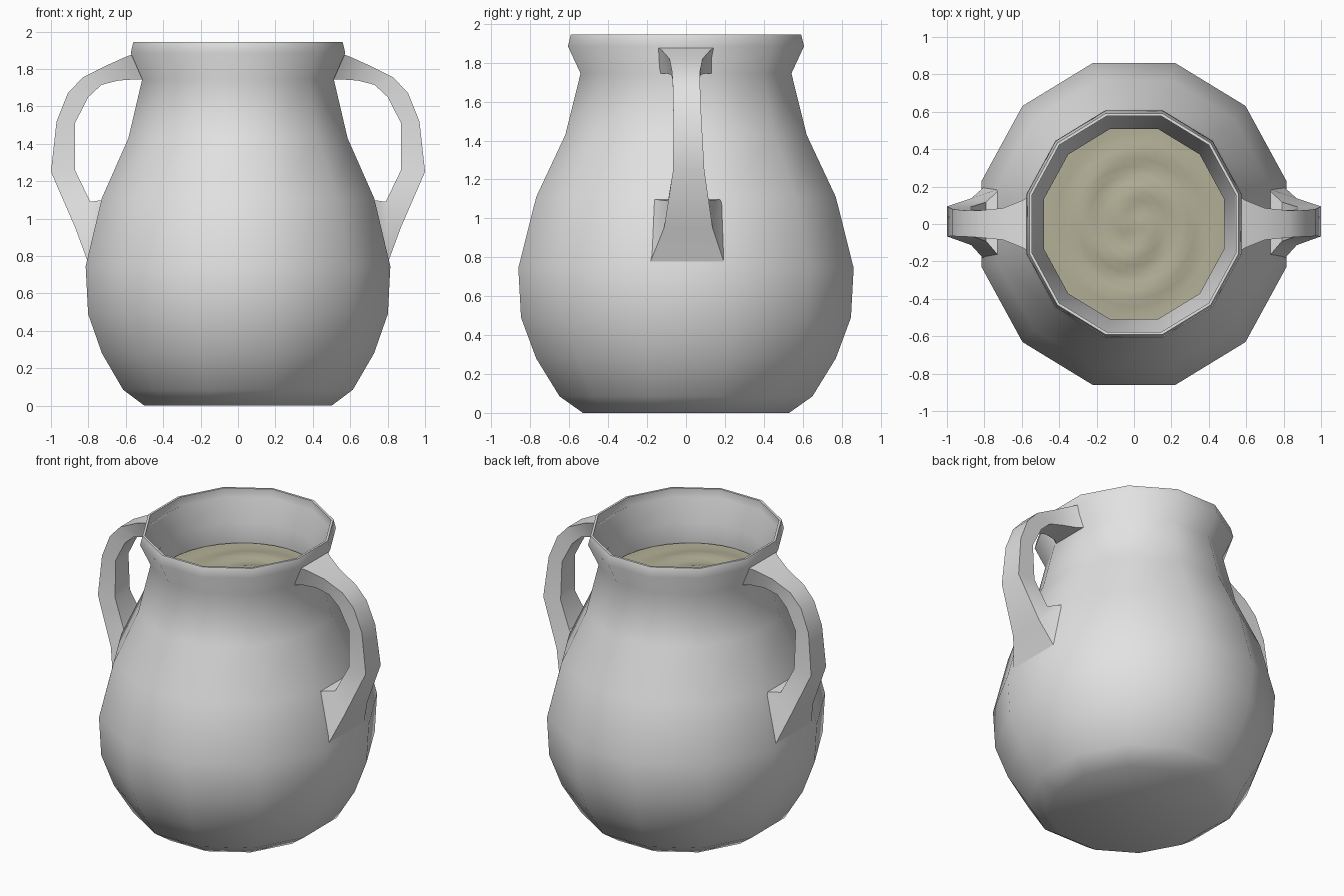
import bpy, bmesh, math

if "Cube" in bpy.data.objects:
    bpy.data.objects.remove(bpy.data.objects["Cube"])

SQUASH = 0.945   # pot is slightly narrower in x
SIDES = 12


def material(name, rgb):
    m = bpy.data.materials.new(name)
    m.diffuse_color = (*rgb, 1)
    m.use_nodes = True
    m.node_tree.nodes["Principled BSDF"].inputs["Base Color"].default_value = m.diffuse_color
    return m


grey = material("pale_grey_clay", (0.76, 0.76, 0.76))
cream = material("dull_cream_liquid", (0.45, 0.43, 0.31))


def finish(name, bm, mat, angle):
    bmesh.ops.recalc_face_normals(bm, faces=bm.faces)
    me = bpy.data.meshes.new(name)
    bm.to_mesh(me)
    bm.free()
    ob = bpy.data.objects.new(name, me)
    bpy.context.collection.objects.link(ob)
    me.materials.append(mat)
    bpy.ops.object.select_all(action='DESELECT')
    ob.select_set(True)
    bpy.context.view_layer.objects.active = ob
    bpy.ops.object.shade_smooth_by_angle(angle=math.radians(angle))
    return ob


def bridge(bm, loops):
    for a, b in zip(loops, loops[1:]):
        n = len(a)
        for i in range(n):
            j = (i + 1) % n
            bm.faces.new((a[i], a[j], b[j], b[i]))


# Pot: lathed profile (half depth in y, height), outside up then down inside
profile = [(0.53, 0), (0.65, 0.085), (0.77, 0.28), (0.848, 0.49), (0.862, 0.745),
           (0.77, 1.11), (0.62, 1.43), (0.542, 1.745), (0.607, 1.885), (0.592, 1.945),
           (0.577, 1.945), (0.578, 1.885), (0.508, 1.745), (0.555, 1.5)]
bm = bmesh.new()
rings = []
for half, z in profile:
    r = half / math.cos(math.radians(15))
    angles = [math.radians(15 + 360 / SIDES * k) for k in range(SIDES)]
    rings.append([bm.verts.new((r * SQUASH * math.cos(a), r * math.sin(a), z)) for a in angles])
bridge(bm, rings)
bm.faces.new(rings[0])
bm.faces.new(rings[-1])
finish("pot_body", bm, grey, 50)

# Handles: (outer x, z, half width), (inner x, z, half width), y centre
sections = [((0.545, 1.885, 0.155), (0.50, 1.745, 0.14), 0.0),
            ((0.60, 1.865, 0.125), (0.55, 1.744, 0.10), 0.0),
            ((0.70, 1.82, 0.085), (0.64, 1.738, 0.075), 0.0),
            ((0.83, 1.755, 0.072), (0.73, 1.715, 0.07), 0.0),
            ((0.91, 1.67, 0.07), (0.80, 1.65, 0.07), 0.003),
            ((0.97, 1.52, 0.072), (0.872, 1.51, 0.07), 0.007),
            ((1.00, 1.25, 0.08), (0.872, 1.26, 0.078), 0.014),
            ((0.87, 0.95, 0.125), (0.79, 1.09, 0.105), 0.012),
            ((0.80, 0.76, 0.195), (0.715, 1.10, 0.185), 0.005)]


def handle(name, side):
    bm = bmesh.new()
    loops = []
    for (ox, oz, ow), (ix, iz, iw), c in sections:
        pts = [(ox, c - ow, oz), (ox, c + ow, oz), (ix, c + iw, iz), (ix, c - iw, iz)]
        loops.append([bm.verts.new((side * x, y, z)) for x, y, z in pts])
    bridge(bm, loops)
    bm.faces.new(loops[0])
    bm.faces.new(loops[-1])
    finish(name, bm, grey, 50)


handle("right_handle", 1)
handle("left_handle", -1)

# Liquid: disc with a shallow stirred swirl
bm = bmesh.new()
STEPS, SEGS = 12, 36
rings = []
for i in range(1, STEPS + 1):
    t = i / STEPS
    ring = []
    for k in range(SEGS):
        a = 2 * math.pi * k / SEGS
        r = 0.53 * t
        z = 1.6 + 0.011 * math.sin(2 * a + 15 * t) * math.sin(math.pi * t) + 0.012 * (1 - t)
        ring.append(bm.verts.new((r * SQUASH * math.cos(a), r * math.sin(a), z)))
    rings.append(ring)
bridge(bm, rings)
centre = bm.verts.new((0, 0, 1.612))
for k in range(SEGS):
    bm.faces.new((centre, rings[0][k], rings[0][(k + 1) % SEGS]))
ob = finish("liquid", bm, cream, 60)
if ob.data.polygons[0].normal.z < 0:
    ob.data.flip_normals()
